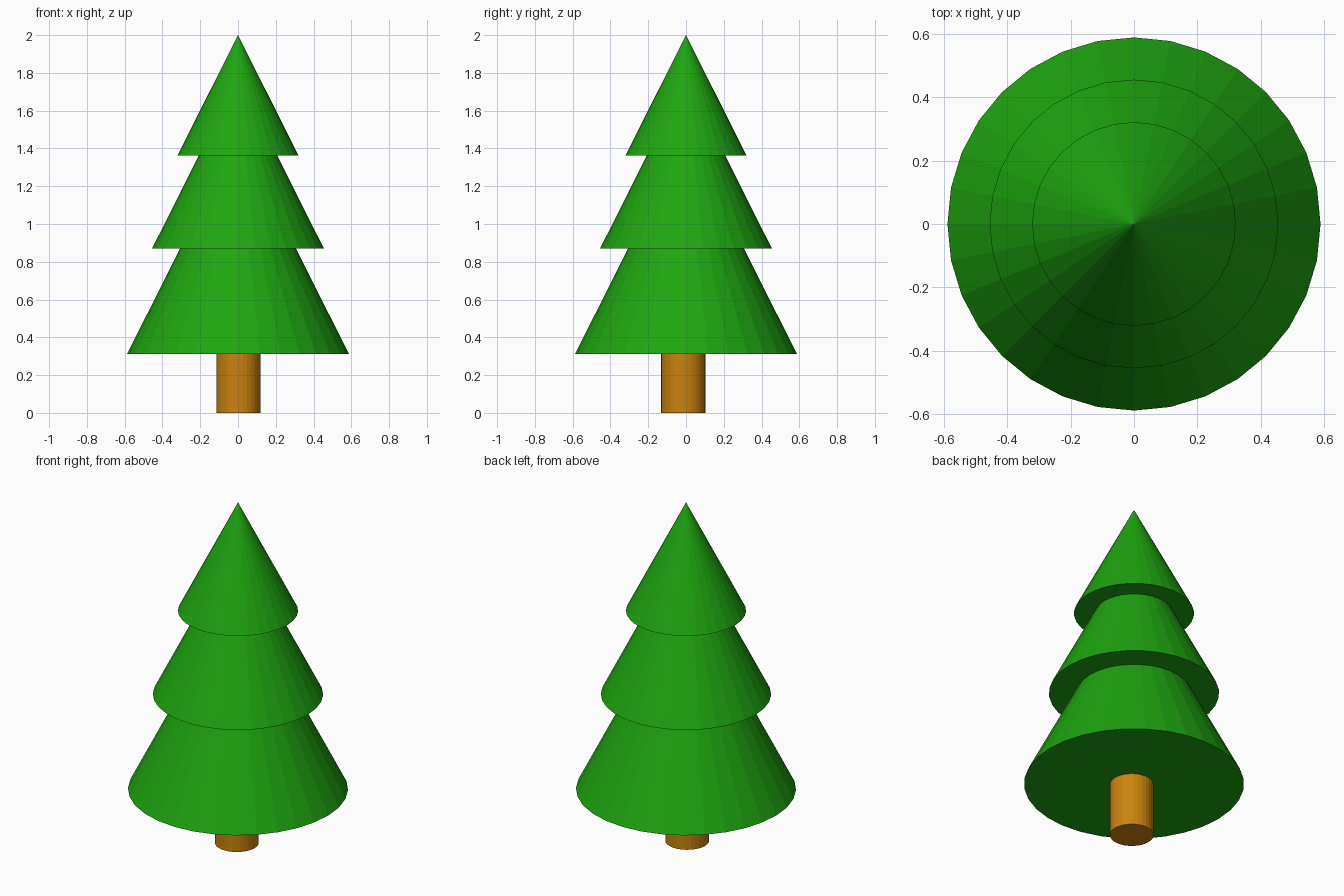
import bpy

if "Cube" in bpy.data.objects:
    bpy.data.objects.remove(bpy.data.objects["Cube"])

SIDES = 32
SLOPE = 0.503  # radius lost per unit of height, shared by all tiers


def material(name, colour):
    mat = bpy.data.materials.new(name)
    mat.diffuse_color = colour
    mat.use_nodes = True
    mat.node_tree.nodes["Principled BSDF"].inputs["Base Color"].default_value = mat.diffuse_color
    return mat


green = material("needles", (0.013, 0.376, 0.005, 1))
brown = material("bark", (0.59, 0.223, 0.005, 1))


def finish(name, mat):
    obj = bpy.context.object
    obj.name = name
    obj.data.materials.append(mat)


# Trunk, slightly off centre and running up into the lowest tier
TRUNK_HEIGHT = 0.5
bpy.ops.mesh.primitive_cylinder_add(vertices=SIDES, radius=0.117, depth=TRUNK_HEIGHT,
                                    location=(0.003, -0.015, TRUNK_HEIGHT / 2))
finish("trunk", brown)

# Three nested foliage cones: name, base radius, base height
for name, radius, base in (("lower_foliage", 0.588, 0.311),
                           ("middle_foliage", 0.455, 0.870),
                           ("upper_foliage", 0.321, 1.362)):
    height = radius / SLOPE
    bpy.ops.mesh.primitive_cone_add(vertices=SIDES, radius1=radius, radius2=0, depth=height,
                                    location=(0, 0, base + height / 2))
    finish(name, green)
